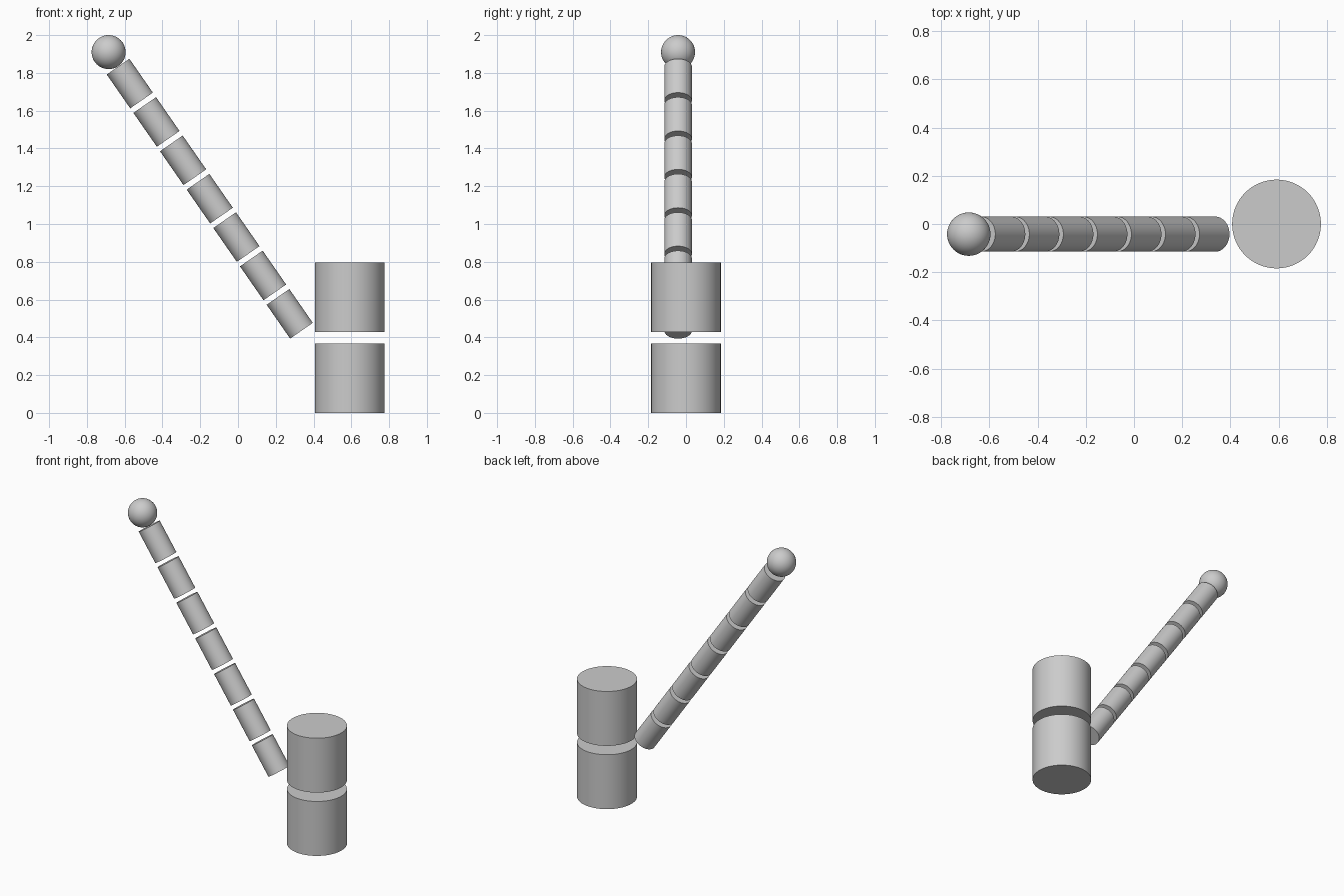
import bpy
import math
from mathutils import Vector

cube = bpy.data.objects.get("Cube")
if cube:
    bpy.data.objects.remove(cube, do_unlink=True)

# Single grey material
grey = bpy.data.materials.new("plain grey")
grey.use_nodes = True
colour = (0.6, 0.6, 0.6, 1)
grey.diffuse_color = colour
grey.node_tree.nodes["Principled BSDF"].inputs["Base Color"].default_value = colour


def finish(name):
    obj = bpy.context.object
    obj.name = name
    obj.data.materials.append(grey)
    bpy.ops.object.shade_smooth_by_angle(angle=math.radians(40))


def cylinder(name, radius, start, end):
    """Smooth-sided capped cylinder between two points."""
    axis = end - start
    bpy.ops.mesh.primitive_cylinder_add(
        vertices=64, radius=radius, depth=axis.length,
        location=(start + end) / 2,
        rotation=axis.to_track_quat('Z', 'Y').to_euler())
    finish(name)


# Two stacked drums with a gap between them
DRUM_X, DRUM_RADIUS, DRUM_HEIGHT = 0.591, 0.184, 0.368
for name, base in (("lower_drum", 0), ("upper_drum", 0.428)):
    foot = Vector((DRUM_X, 0, base))
    cylinder(name, DRUM_RADIUS, foot, foot + Vector((0, 0, DRUM_HEIGHT)))

# Slanted arm of evenly spaced segments
ARM_Y, SEGMENTS, SEGMENT_LENGTH = -0.042, 7, 0.218
arm_bottom = Vector((0.336, ARM_Y, 0.435))
arm_top = Vector((-0.635, ARM_Y, 1.833))
arm = arm_top - arm_bottom
direction = arm.normalized()
pitch = (arm.length - SEGMENT_LENGTH) / (SEGMENTS - 1)
for i in range(SEGMENTS):
    start = arm_bottom + direction * pitch * i
    cylinder(f"arm_segment_{i + 1}", 0.073, start, start + direction * SEGMENT_LENGTH)

# Ball at the arm tip
bpy.ops.mesh.primitive_uv_sphere_add(
    segments=48, ring_count=24, radius=0.09, location=(-0.685, ARM_Y, 1.91))
finish("tip_ball")
